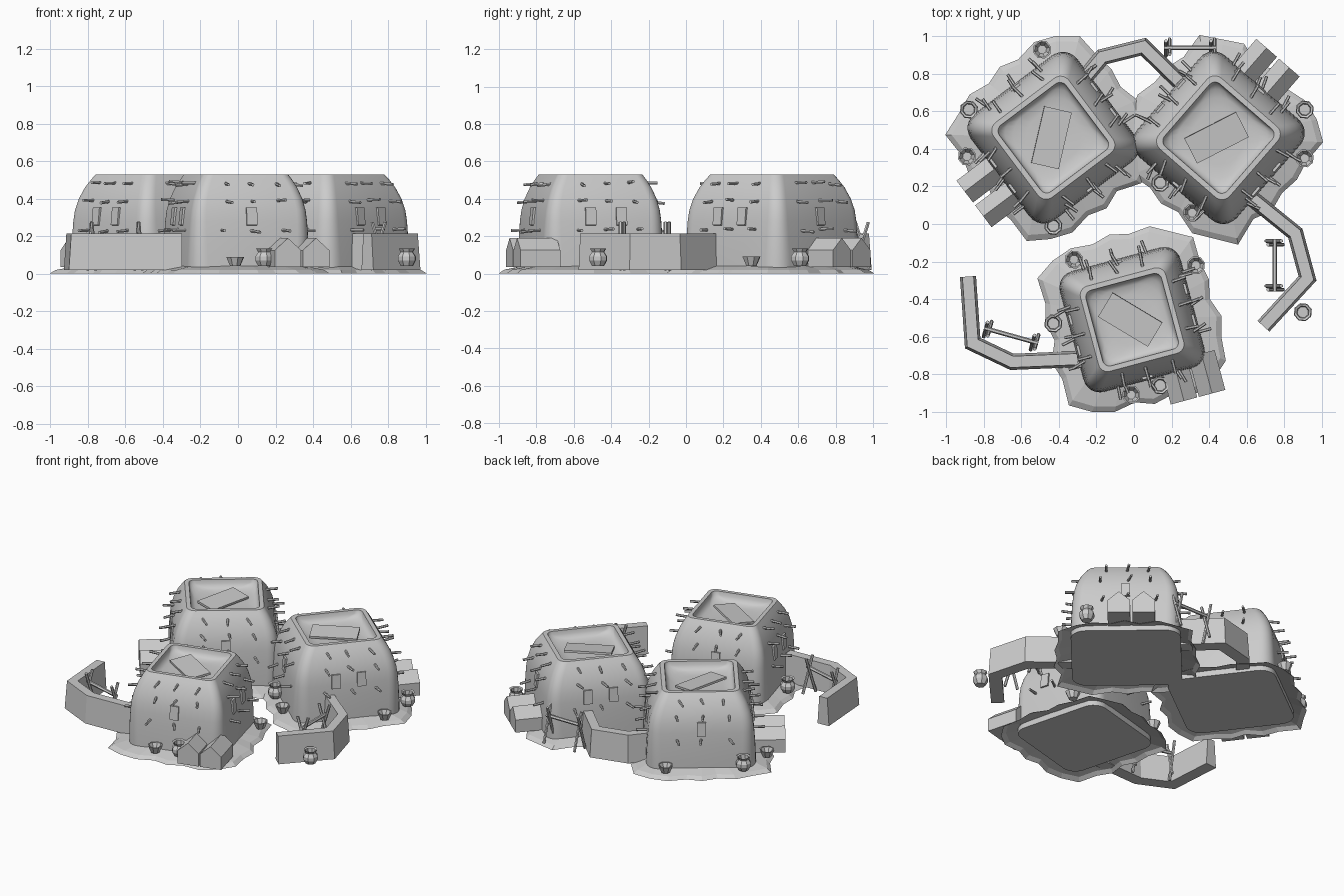
import bpy, bmesh, math, random
from mathutils import Vector, Matrix

if "Cube" in bpy.data.objects:
    bpy.data.objects.remove(bpy.data.objects["Cube"])
random.seed(4)


def obj(name, verts, faces, loc=(0, 0, 0), rot=0, smooth=False):
    me = bpy.data.meshes.new(name)
    me.from_pydata([tuple(v) for v in verts], [], faces)
    bm = bmesh.new()
    bm.from_mesh(me)
    bmesh.ops.recalc_face_normals(bm, faces=bm.faces)
    bm.to_mesh(me)
    bm.free()
    o = bpy.data.objects.new(name, me)
    bpy.context.collection.objects.link(o)
    o.location, o.rotation_euler = loc, (0, 0, rot)
    if smooth:
        bpy.ops.object.select_all(action='DESELECT')
        bpy.context.view_layer.objects.active = o
        o.select_set(True)
        bpy.ops.object.shade_smooth_by_angle(angle=math.radians(40))
    return o


def loft(name, rings, close=True, **kw):
    n, v, f = len(rings[0]), sum(rings, []), []
    for k in range(len(rings) - 1):
        for i in range(n):
            j = (i + 1) % n
            f.append((k*n + i, k*n + j, k*n + n + j, k*n + n + i))
    if close:
        f += [tuple(range(n)), tuple(range(len(v) - n, len(v)))]
    return obj(name, v, f, **kw)


def rounded(h, r, z, n=6):
    pts = []
    for c in range(4):
        a0 = c*math.pi/2
        cx = (h - r)*(1 if c in (0, 3) else -1)
        cy = (h - r)*(1 if c in (0, 1) else -1)
        for i in range(n + 1):
            a = a0 + i/n*math.pi/2
            pts.append((cx + r*math.cos(a), cy + r*math.sin(a), z))
    return pts


def circle(r, z, n=8):
    return [(r*math.cos(2*math.pi*i/n), r*math.sin(2*math.pi*i/n), z) for i in range(n)]


def rod(name, a, b, r, n=6):
    a, b = Vector(a), Vector(b)
    q = (b - a).to_track_quat('Z', 'Y')
    return loft(name, [[p + q @ Vector(c) for c in circle(r, 0, n)] for p in (a, b)])


def box(name, size, mat):
    o = obj(name, [(x*size[0]/2, y*size[1]/2, z*size[2]/2) for x in (-1, 1) for y in (-1, 1) for z in (-1, 1)],
            [(0, 1, 3, 2), (4, 6, 7, 5), (0, 4, 5, 1), (2, 3, 7, 6), (0, 2, 6, 4), (1, 5, 7, 3)])
    o.matrix_world = mat
    return o


PROFILE = [(0, .355), (.1, .353), (.2, .348), (.28, .342), (.34, .334), (.4, .318), (.46, .293), (.5, .27), (.53, .25)]


def half(z):
    for (z0, h0), (z1, h1) in zip(PROFILE, PROFILE[1:]):
        if z <= z1:
            return h0 + (h1 - h0)*(z - z0)/(z1 - z0)


def tower(cx, cy, deg, s, slab_deg, block_face, block_ts, block_d, skirt):
    loc, rot = (cx, cy, 0), math.radians(deg)
    M = Matrix.Translation(loc) @ Matrix.Rotation(rot, 4, 'Z')
    # hollow mud tower
    rings = [rounded(h*s, .1*s - .045*z/.53, z) for z, h in PROFILE]
    rings += [rounded(h*s, r*s, z) for h, r, z in
              ((.222, .04, .53), (.218, .045, .505), (.21, .09, .485), (.19, .13, .472), (.14, .13, .466))]
    loft("tower", rings, loc=loc, rot=rot, smooth=True)
    box("roof_slab", (.31, .15, .015), Matrix.Translation((cx - .01, cy, .487)) @
        Matrix.Rotation(math.radians(slab_deg), 4, 'Z') @ Matrix.Rotation(.1, 4, 'X'))
    # uneven ground apron
    n = 28
    outer, mid, inner = [], [], []
    for i in range(n):
        a = 2*math.pi*i/n
        c, d = math.cos(a), math.sin(a)
        k = (abs(c)**5 + abs(d)**5)**-.2*s
        w = skirt + (.016 if i % 2 else -.012) + random.uniform(-.014, .014)
        for lst, h, z in ((outer, .445 + w, 0), (mid, .42 + w*.9, .02), (inner, .335, .045)):
            lst.append((h*k*c, h*k*d, z))
    loft("apron", [outer, mid, inner], close=False, loc=loc, rot=rot)
    # beams and windows on the four faces
    for f in range(4):
        F = M @ Matrix.Rotation(f*math.pi/2, 4, 'Z')
        for z in (.23, .385, .48):
            for t in (-.165, .01, .185):
                t = (t + random.uniform(-.015, .015))*s*(1 if z < .3 else .92 if z < .4 else .82)
                d = half(z)*s
                yaw = random.uniform(-.005, .024)
                rod("beam", F @ Vector((d - .05, t - yaw, z + .004)),
                    F @ Vector((d + .07, t + yaw, z + random.uniform(-.012, .012))), .0085)
        for t in ((-.085, .085) if f % 2 == 0 else (0,)):
            box("window", (.03, .058, .095), F @ Matrix.Translation((half(.3)*s - .005, t, .305)) @
                Matrix.Rotation(-.1, 4, 'Y'))
    # paired gabled huts
    F = M @ Matrix.Rotation(block_face*math.pi/2, 4, 'Z')
    sec = [(-.073, .035), (.073, .035), (.073, .125), (0, .19), (-.073, .125)]
    for t in block_ts:
        loft("gabled_hut", [[F @ Vector((d, t + y, z)) for y, z in sec] for d in (block_d - .22, block_d)])


tower(-.01, -.51, 15, .94, -31, 3, (.155, .31), .49, .03)
tower(-.43, .46, 37, 1, 77, 2, (-.055, .11), .55, .005)
tower(.45, .46, -41, 1, 27, 1, (-.04, .12), .53, .005)


def wall(path, bottom=.043, top=.03):
    pts = [Vector(p) for p in path]
    rings = []
    for i, p in enumerate(pts):
        d0 = (p - pts[i - 1]).normalized() if i else (pts[1] - p).normalized()
        d1 = (pts[i + 1] - p).normalized() if i < len(pts) - 1 else d0
        m = (d0 + d1).normalized()
        nrm = Vector((-m.y, m.x))/max(m.dot(d0), .5)
        rings.append([(*(p + nrm*w), z) for w, z in ((-bottom, .02), (bottom, .02), (top, .215), (-top, .215))])
    loft("compound_wall", rings)


# low battered walls
wall([(-.27, .77), (-.17, .89), (.05, .945), (.24, .76)])
wall([(-.885, -.28), (-.86, -.635), (-.65, -.735), (-.3, -.72)])
wall([(.6, .16), (.86, -.05), (.925, -.29), (.69, -.545)])

# trestles with crossed legs and a rail
for a, b in (((.18, .94), (.42, .94)), ((.75, -.1), (.75, -.34)), ((-.78, -.56), (-.53, -.63))):
    a, b = Vector(a), Vector(b)
    d = (b - a).normalized()
    nrm = Vector((-d.y, d.x))
    rod("trestle_rail", (*(a - d*.02), .2), (*(b + d*.02), .2), .012)
    for p in (a, b):
        for sgn in (-1, 1):
            q = p + d*.01*sgn
            rod("trestle_leg", (*(q + nrm*.045*sgn), .02), (*(q - nrm*.035*sgn), .275), .01)

# urns and bowls
URN = [(.033, 0), (.05, .03), (.05, .052), (.034, .075), (.046, .095), (.034, .09), (.03, .06)]
BOWL = [(.028, 0), (.05, .05), (.042, .05), (.024, .012)]
for name, prof, spots in (
    ("urn", URN, ((-.88, .61), (-.43, -.01), (.14, .22), (.91, .61), (.9, -.47), (-.43, -.53), (.14, -.86))),
    ("bowl", BOWL, ((-.49, .93), (-.89, .36), (.31, .06), (.91, .35), (-.32, -.19), (.33, -.22), (-.015, -.91))),
):
    for x, y in spots:
        loft(name, [circle(r, z) for r, z in prof], loc=(x, y, .04), rot=.3)
